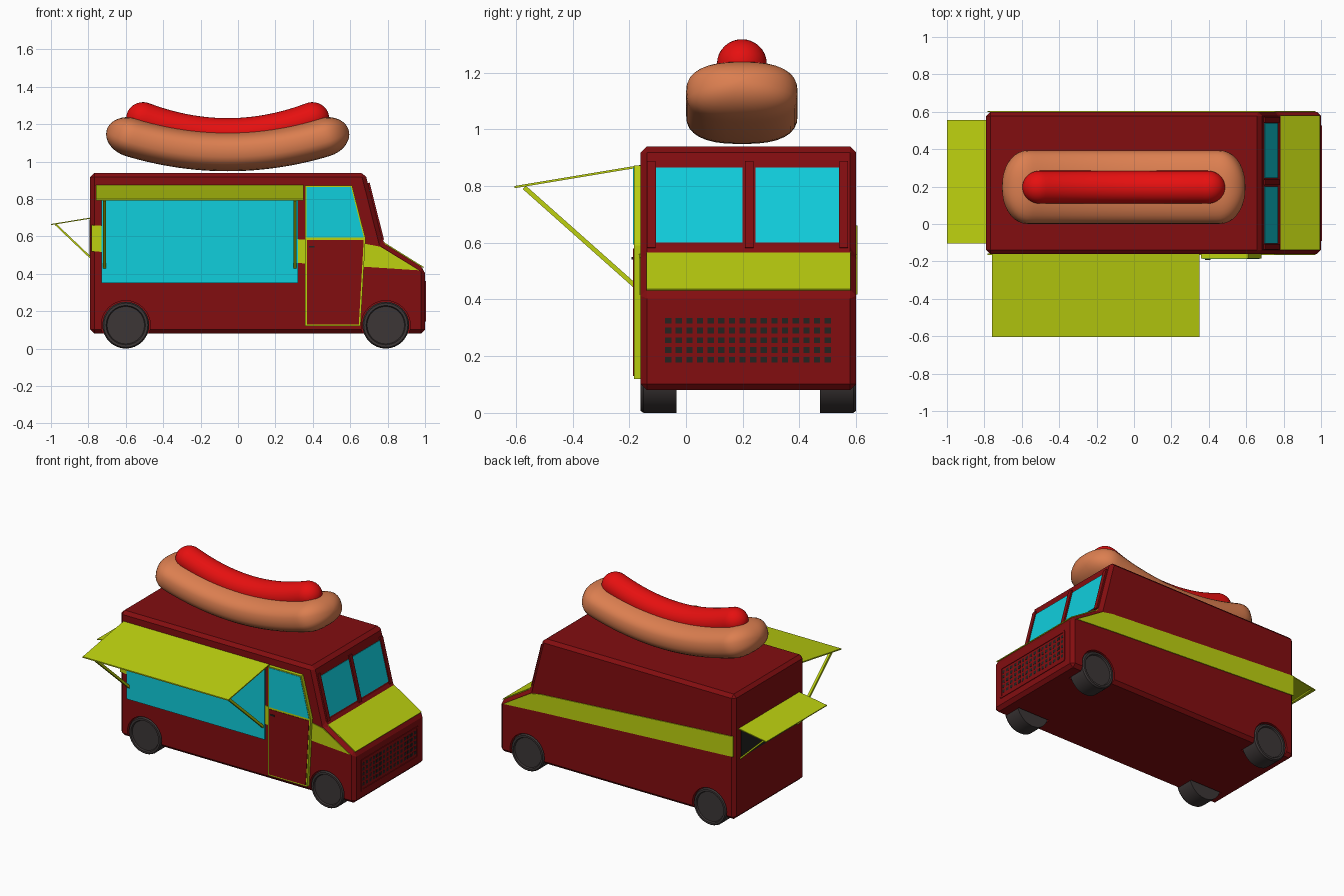
import bpy, bmesh, math
from mathutils import Vector

old = bpy.data.objects.get("Cube")
if old:
    bpy.data.objects.remove(old, do_unlink=True)


def material(name, rgb):
    m = bpy.data.materials.new(name)
    m.use_nodes = True
    m.diffuse_color = (*rgb, 1)
    m.node_tree.nodes["Principled BSDF"].inputs["Base Color"].default_value = (*rgb, 1)
    return m


RED = material("dark red paint", (0.225, 0.004, 0.005))
LIME = material("lime paint", (0.51, 0.64, 0.005))
CYAN = material("cyan glass", (0.005, 0.62, 0.72))
SAUSAGE = material("sausage red", (0.79, 0.005, 0.005))
BUN = material("bun tan", (0.71, 0.21, 0.08))
TYRE = material("tyre grey", (0.045, 0.037, 0.037))
DARK = material("dark opening", (0.017, 0.017, 0.015))


def finish(name, bm, mat):
    bmesh.ops.recalc_face_normals(bm, faces=bm.faces)
    me = bpy.data.meshes.new(name)
    bm.to_mesh(me)
    bm.free()
    me.materials.append(mat)
    ob = bpy.data.objects.new(name, me)
    bpy.context.collection.objects.link(ob)
    return ob


def activate(ob):
    bpy.ops.object.select_all(action='DESELECT')
    ob.select_set(True)
    bpy.context.view_layer.objects.active = ob


def prism(name, pts, offset, mat):
    """Extrude a planar outline along an offset vector."""
    bm = bmesh.new()
    face = bm.faces.new([bm.verts.new(p) for p in pts])
    ext = bmesh.ops.extrude_face_region(bm, geom=[face], use_keep_orig=True)
    moved = [v for v in ext["geom"] if isinstance(v, bmesh.types.BMVert)]
    bmesh.ops.translate(bm, verts=moved, vec=Vector(offset))
    return finish(name, bm, mat)


def side_plate(name, outline, y0, y1, mat):
    return prism(name, [(x, y0, z) for x, z in outline], (0, y1 - y0, 0), mat)


def rect(a0, a1, b0, b1):
    return [(a0, b0), (a1, b0), (a1, b1), (a0, b1)]


def slope_plate(name, a, b, y0, y1, lift, mat):
    """Thin plate on a slanted face running from (x, z) point a down to b."""
    n = Vector((a[1] - b[1], 0, b[0] - a[0])).normalized() * lift
    pts = [(a[0], y0, a[1]), (a[0], y1, a[1]), (b[0], y1, b[1]), (b[0], y0, b[1])]
    return prism(name, pts, n, mat)


def bar(name, p, q, half, mat):
    """Square strut between two points."""
    p, q = Vector(p), Vector(q)
    frame = (q - p).to_track_quat('Z', 'Y')
    corners = [p + frame @ Vector((sx * half, sy * half, 0))
               for sx, sy in ((-1, -1), (1, -1), (1, 1), (-1, 1))]
    return prism(name, corners, q - p, mat)


def lathe_y(name, x, z, profile, mat, seg=32):
    """Revolve (radius, y) points around a sideways axle."""
    bm = bmesh.new()
    rings = [[bm.verts.new((x + r * math.cos(i * math.tau / seg), y,
                            z + r * math.sin(i * math.tau / seg))) for i in range(seg)]
             for r, y in profile]
    for a, b in zip(rings, rings[1:]):
        for i in range(seg):
            j = (i + 1) % seg
            bm.faces.new((a[i], a[j], b[j], b[i]))
    bm.faces.new(rings[0])
    bm.faces.new(rings[-1])
    return finish(name, bm, mat)


def curved_roll(name, half_len, width, height, z_mid, rise, cap, power, mat, seg=32, steps=48):
    """Rounded roll swept along an upward-curving path."""
    bm = bmesh.new()
    rings = []
    for k in range(steps + 1):
        s = -math.cos(math.pi * k / steps)
        d = s * half_len
        over = max(0, abs(d) - (half_len - cap)) / cap
        scale = max(0.02, math.sqrt(max(0, 1 - over * over)))
        tilt = math.atan(2 * rise * d)
        ring = []
        for i in range(seg):
            a = math.tau * i / seg
            c, sn = math.cos(a), math.sin(a)
            w = math.copysign(abs(c) ** power, c) * width * scale
            h = math.copysign(abs(sn) ** power, sn) * height * scale
            ring.append(bm.verts.new((-0.055 + d - h * math.sin(tilt), 0.197 + w,
                                      z_mid + rise * d * d + h * math.cos(tilt))))
        rings.append(ring)
    for a, b in zip(rings, rings[1:]):
        for i in range(seg):
            j = (i + 1) % seg
            bm.faces.new((a[i], a[j], b[j], b[i]))
    bm.faces.new(rings[0])
    bm.faces.new(rings[-1])
    ob = finish(name, bm, mat)
    activate(ob)
    bpy.ops.object.shade_smooth_by_angle(angle=math.radians(50))
    return ob


# Van body with chamfered edges
RIGHT, LEFT = -0.16, 0.6
body = side_plate("van_body", [(-0.79, 0.08), (-0.79, 0.94), (0.68, 0.94), (0.775, 0.565),
                               (1.0, 0.425), (1.0, 0.08)], RIGHT, LEFT, RED)
bevel = body.modifiers.new("chamfer", 'BEVEL')
bevel.width = 0.022
bevel.segments = 1
activate(body)
bpy.ops.object.modifier_apply(modifier="chamfer")

# Wheels in cut arches
for end, x in (("rear", -0.6), ("front", 0.79)):
    for side, y, inward in (("right", RIGHT, 1), ("left", LEFT, -1)):
        cutter = lathe_y("arch_cutter", x, 0.125,
                         [(0.131, y - inward * 0.05), (0.131, y + inward * 0.14)], RED)
        cutter.hide_render = True
        cut = body.modifiers.new("arch", 'BOOLEAN')
        cut.operation = 'DIFFERENCE'
        cut.solver = 'EXACT'
        cut.object = cutter
        activate(body)
        bpy.ops.object.modifier_apply(modifier="arch")
        bpy.data.objects.remove(cutter, do_unlink=True)
        wheel = lathe_y(end + "_" + side + "_wheel", x, 0.125,
                        [(r, y + inward * t) for r, t in
                         ((0.1, 0.01), (0.105, 0.0), (0.118, 0.0), (0.125, 0.01), (0.125, 0.127))], TYRE)
        activate(wheel)
        bpy.ops.object.shade_smooth_by_angle(angle=math.radians(30))

# Rising lime stripe on both sides, ending in the hood wedge
stripe = [(-0.782, 0.52), (0.68, 0.437), (0.97, 0.418), (0.76, 0.545), (0.68, 0.56), (-0.782, 0.66)]
side_plate("left_stripe", stripe, LEFT - 0.002, LEFT + 0.005, LIME)
side_plate("right_stripe", stripe, RIGHT + 0.002, RIGHT - 0.005, LIME)

# Hood panel and split windscreen
slope_plate("hood_panel", (0.775, 0.565), (0.99, 0.431), -0.14, 0.58, 0.006, LIME)
for label, y0, y1 in (("right", -0.105, 0.2), ("left", 0.245, 0.54)):
    slope_plate(label + "_windscreen", (0.699, 0.865), (0.7661, 0.6), y0, y1, 0.004, CYAN)

# Windscreen frame trims
for y in (-0.122, 0.2225, 0.557):
    slope_plate("windscreen_pillar", (0.694, 0.885), (0.771, 0.58), y - 0.015, y + 0.015, 0.01, RED)

# Front grille: raised frame and rows of dark openings
for z in (0.15, 0.355):
    prism("grille_rail", [(0.999, y, h) for y, h in rect(-0.09, 0.525, z - 0.006, z + 0.006)],
          (0.005, 0, 0), RED)
for y in (-0.085, 0.52):
    prism("grille_post", [(0.999, v, h) for v, h in rect(y - 0.006, y + 0.006, 0.15, 0.355)],
          (0.005, 0, 0), RED)
for row in range(5):
    for col in range(16):
        y, z = -0.063 + col * 0.0375, 0.187 + row * 0.0345
        prism("grille_opening", [(0.999, v, h) for v, h in
                                 rect(y - 0.011, y + 0.011, z - 0.01, z + 0.01)], (0.002, 0, 0), DARK)

# Serving window with its awning and struts
side_plate("serving_window", rect(-0.73, 0.32, 0.35, 0.86), RIGHT, RIGHT - 0.009, CYAN)
prism("serving_awning", [(-0.76, RIGHT, 0.866), (0.35, RIGHT, 0.866),
                         (0.35, -0.605, 0.792), (-0.76, -0.605, 0.792)], (0, 0, 0.008), LIME)
for x in (-0.715, 0.305):
    bar("awning_strut", (x, -0.57, 0.795), (x, -0.165, 0.435), 0.008, LIME)

# Cab door on the serving side
side_plate("door_frame", [(0.358, 0.12), (0.655, 0.12), (0.682, 0.59), (0.61, 0.872), (0.358, 0.872)],
           RIGHT, -0.184, LIME)
side_plate("door_panel", [(0.368, 0.13), (0.646, 0.13), (0.672, 0.58), (0.368, 0.58)],
           -0.183, -0.187, RED)
side_plate("door_window", [(0.366, 0.594), (0.672, 0.594), (0.604, 0.865), (0.366, 0.865)],
           -0.183, -0.187, CYAN)
side_plate("door_handle", rect(0.38, 0.41, 0.54, 0.549), -0.186, -0.193, DARK)

# Rear hatch with its small awning
prism("rear_hatch", [(-0.789, y, z) for y, z in rect(-0.08, 0.53, 0.49, 0.69)], (-0.004, 0, 0), DARK)
prism("rear_awning", [(-0.785, -0.105, 0.695), (-0.785, 0.555, 0.695),
                      (-1.0, 0.555, 0.66), (-1.0, -0.105, 0.66)], (0, 0, 0.006), LIME)
for y in (-0.085, 0.535):
    bar("rear_awning_strut", (-0.975, y, 0.664), (-0.79, y, 0.488), 0.005, LIME)

# Giant hot dog on the roof
curved_roll("bun", 0.645, 0.197, 0.105, 1.053, 0.29, 0.13, 0.78, BUN)
curved_roll("sausage", 0.535, 0.088, 0.086, 1.146, 0.42, 0.085, 1.0, SAUSAGE)
